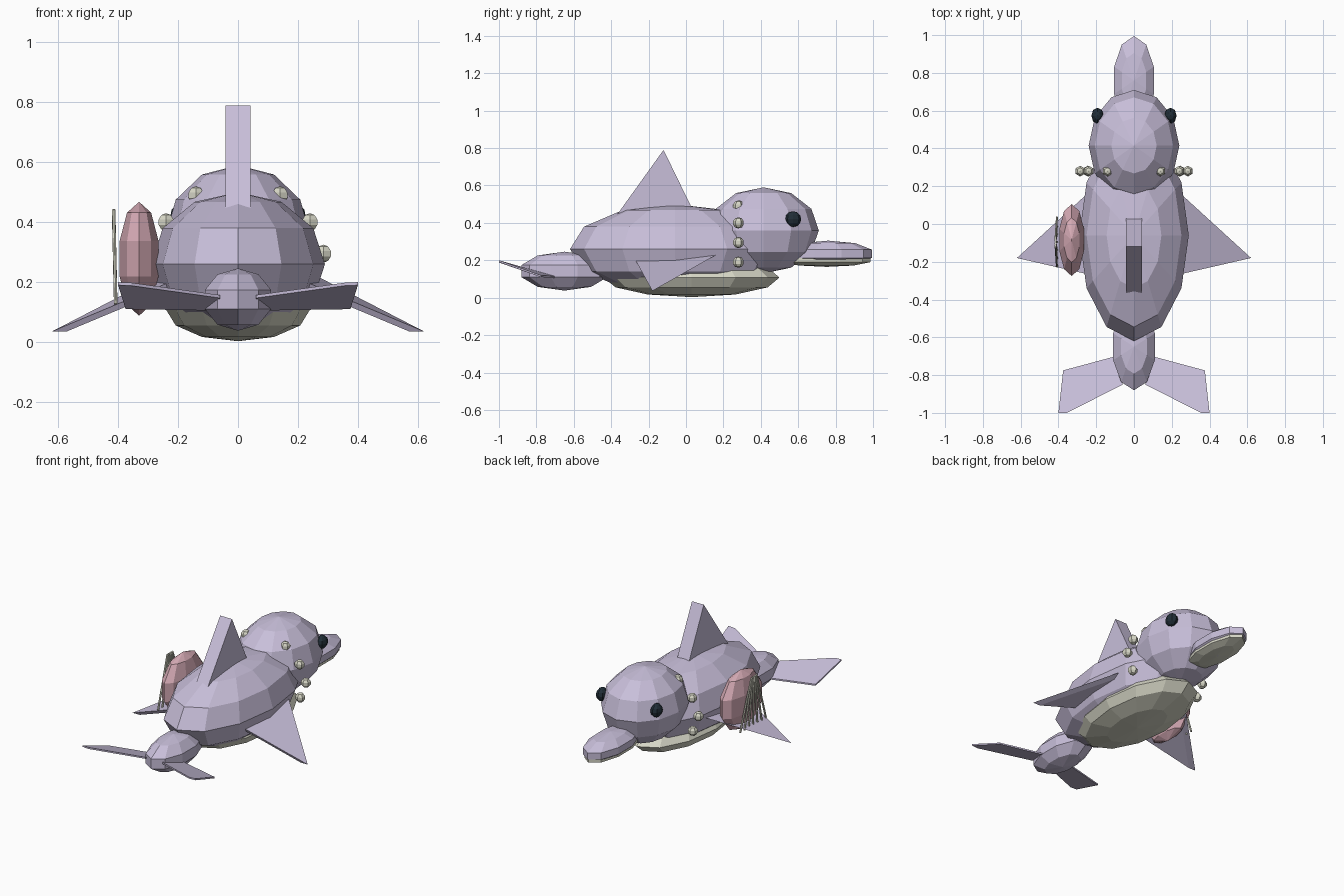
import bpy
import bmesh
from mathutils import Vector

cube = bpy.data.objects.get("Cube")
if cube:
    bpy.data.objects.remove(cube, do_unlink=True)


def material(name, rgb):
    mat = bpy.data.materials.new(name)
    mat.use_nodes = True
    color = (*rgb, 1.0)
    mat.diffuse_color = color
    mat.node_tree.nodes["Principled BSDF"].inputs["Base Color"].default_value = color
    return mat


LILAC = material("lilac skin", (0.58, 0.52, 0.70))
CREAM = material("cream", (0.68, 0.68, 0.57))
PINK = material("pink shell", (0.68, 0.41, 0.47))
NAVY = material("dark navy", (0.015, 0.027, 0.038))


def finish(name, bm, mat):
    bmesh.ops.recalc_face_normals(bm, faces=bm.faces)
    mesh = bpy.data.meshes.new(name)
    bm.to_mesh(mesh)
    bm.free()
    mesh.materials.append(mat)
    obj = bpy.data.objects.new(name, mesh)
    bpy.context.collection.objects.link(obj)
    return obj


def ball(name, center, radii, mat, segments=12, rings=6):
    """Faceted ellipsoid with its poles on z."""
    bm = bmesh.new()
    bmesh.ops.create_uvsphere(bm, u_segments=segments, v_segments=rings, radius=1)
    bmesh.ops.scale(bm, vec=radii, verts=bm.verts)
    bmesh.ops.translate(bm, vec=center, verts=bm.verts)
    return finish(name, bm, mat)


def slab(name, outline, thickness, mat, side=1):
    """Flat outline extruded along a vector, mirrored in x for side -1."""
    bm = bmesh.new()
    face = bm.faces.new([bm.verts.new(p) for p in outline])
    new = bmesh.ops.extrude_face_region(bm, geom=[face], use_keep_orig=True)
    moved = [v for v in new["geom"] if isinstance(v, bmesh.types.BMVert)]
    bmesh.ops.translate(bm, vec=thickness, verts=moved)
    bmesh.ops.scale(bm, vec=(side, 1, 1), verts=bm.verts)
    return finish(name, bm, mat)


def rod(name, start, end, radius, mat):
    start, end = Vector(start), Vector(end)
    axis = end - start
    bm = bmesh.new()
    bmesh.ops.create_cone(bm, cap_ends=True, segments=6, radius1=radius,
                          radius2=radius, depth=axis.length)
    bmesh.ops.rotate(bm, matrix=axis.to_track_quat('Z', 'Y').to_matrix(), verts=bm.verts)
    bmesh.ops.translate(bm, vec=(start + end) / 2, verts=bm.verts)
    return finish(name, bm, mat)


# Body, belly and head
ball("body", (0, -0.06, 0.26), (0.29, 0.56, 0.24), LILAC)
ball("belly", (0, 0.03, 0.108), (0.24, 0.47, 0.105), CREAM)
ball("head", (0, 0.415, 0.36), (0.24, 0.295, 0.23), LILAC)

# Beak and tail stem
ball("upper_beak", (0, 0.76, 0.235), (0.116, 0.247, 0.07), LILAC, 10, 5)
ball("lower_beak", (0, 0.75, 0.202), (0.106, 0.25, 0.037), CREAM, 10, 5)
ball("tail_stem", (0, -0.65, 0.142), (0.122, 0.242, 0.104), LILAC, 10, 5)

# Dorsal fin
slab("dorsal_fin", [(-0.042, -0.12, 0.79), (-0.042, -0.40, 0.40), (-0.042, 0.07, 0.40)],
     (0.084, 0, 0), LILAC)

# Paired parts
pearls = [(0.14, 0.49), (0.24, 0.40), (0.285, 0.295), (0.245, 0.19)]
for label, side in (("left", 1), ("right", -1)):
    slab(f"{label}_flipper",
         [(0.62, -0.18, 0.036), (0.24, 0.167, 0.232), (0.24, -0.267, 0.195)],
         (-0.05, 0, 0), LILAC, side)
    slab(f"{label}_fluke",
         [(0.06, -0.69, 0.115), (0.375, -0.775, 0.12), (0.40, -1.0, 0.2),
          (0.355, -1.0, 0.198), (0.06, -0.85, 0.157)],
         (0, 0, -0.01), LILAC, side)
    ball(f"{label}_eye", (side * 0.193, 0.573, 0.42), (0.033, 0.043, 0.042), NAVY, 8, 6)
    for i, (x, z) in enumerate(pearls):
        ball(f"{label}_pearl_{i + 1}", (side * x, 0.28, z), (0.03, 0.03, 0.03), CREAM, 6, 5)

# Shell with its fan of ribs, on one side only
ball("shell", (-0.33, -0.085, 0.278), (0.072, 0.2, 0.19), PINK, 10, 5)
RIBS = 7
for i in range(RIBS):
    spread = i / (RIBS - 1) - 0.5
    rod(f"shell_rib_{i + 1}", (-0.415, -0.095 + 0.05 * spread, 0.442),
        (-0.408, -0.095 + 0.26 * spread, 0.127), 0.006, CREAM)
